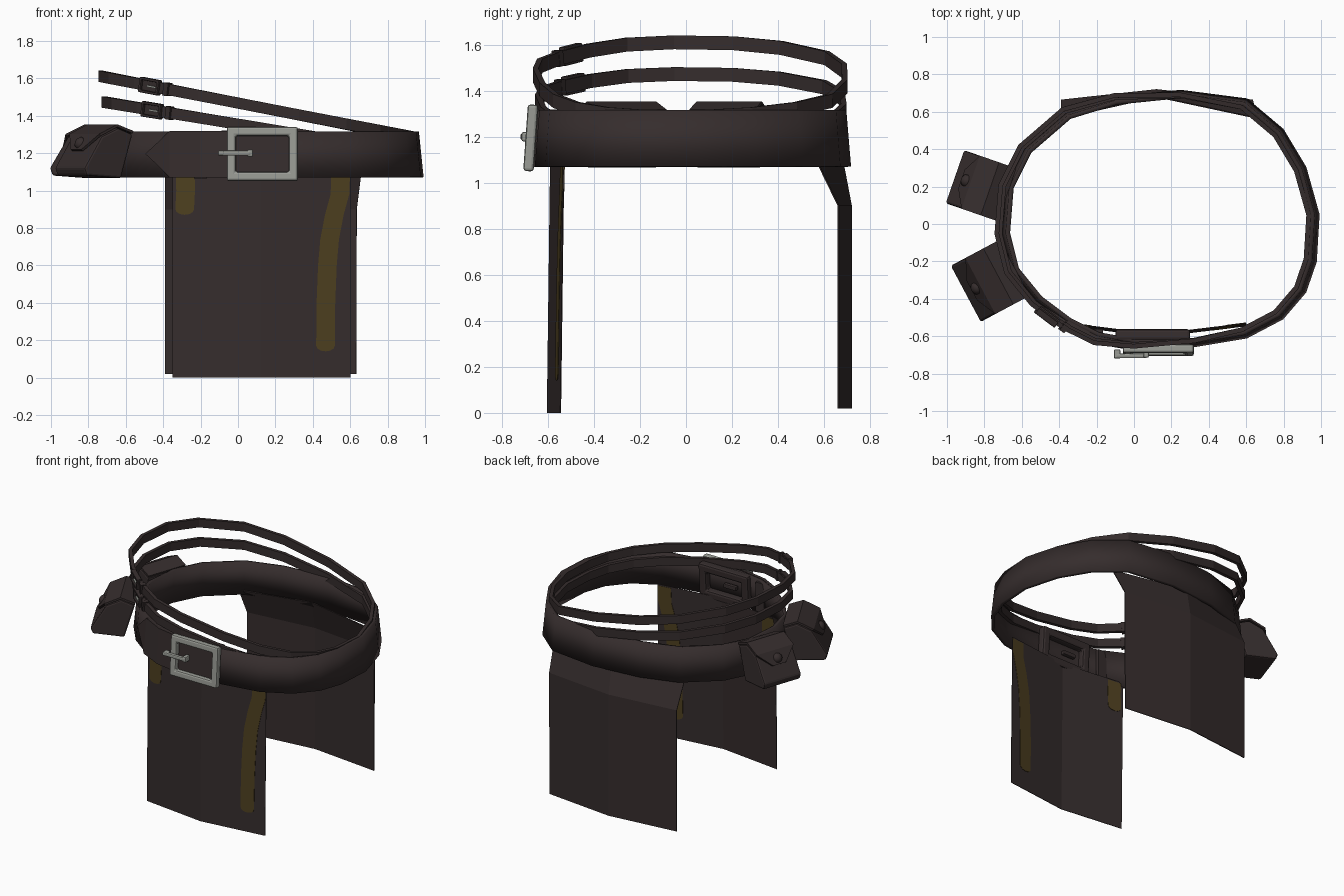
import bpy, bmesh, math
from mathutils import Vector, Matrix

if "Cube" in bpy.data.objects:
    bpy.data.objects.remove(bpy.data.objects["Cube"])


def material(name, rgb):
    m = bpy.data.materials.new(name)
    m.diffuse_color = (*rgb, 1)
    m.use_nodes = True
    m.node_tree.nodes["Principled BSDF"].inputs["Base Color"].default_value = m.diffuse_color
    return m


LEATHER = material("dark_leather", (0.036, 0.026, 0.026))
GOLD = material("dull_gold", (0.075, 0.05, 0.014))
STEEL = material("steel", (0.32, 0.33, 0.30))
CX, CY = 0.14, 0.02


def finish(name, bm, mat, thick=0, bevel=0, smooth=False):
    bmesh.ops.recalc_face_normals(bm, faces=bm.faces)
    me = bpy.data.meshes.new(name)
    bm.to_mesh(me)
    bm.free()
    ob = bpy.data.objects.new(name, me)
    bpy.context.collection.objects.link(ob)
    me.materials.append(mat)
    if thick:
        s = ob.modifiers.new("thickness", 'SOLIDIFY')
        s.thickness, s.offset = thick, 0
    if bevel:
        b = ob.modifiers.new("bevel", 'BEVEL')
        b.width, b.segments = bevel, 2
    if smooth:
        bpy.ops.object.select_all(action='DESELECT')
        ob.select_set(True)
        bpy.context.view_layer.objects.active = ob
        bpy.ops.object.shade_smooth_by_angle(angle=math.radians(35))
    return ob


def sheet(name, rows, mat, closed=False, **kw):
    """Skin rows of points into a sheet."""
    bm = bmesh.new()
    vs = [[bm.verts.new(p) for p in r] for r in rows]
    n = len(rows[0])
    for a, b in zip(vs, vs[1:]):
        for i in range(n if closed else n - 1):
            j = (i + 1) % n
            bm.faces.new((a[i], a[j], b[j], b[i]))
    return finish(name, bm, mat, **kw)


def prism(name, loop_a, loop_b, mat, **kw):
    """Closed solid between two matching outlines."""
    bm = bmesh.new()
    a = [bm.verts.new(p) for p in loop_a]
    b = [bm.verts.new(p) for p in loop_b]
    bm.faces.new(a)
    bm.faces.new(b[::-1])
    for i in range(len(a)):
        j = (i + 1) % len(a)
        bm.faces.new((a[i], b[i], b[j], a[j]))
    return finish(name, bm, mat, **kw)


def box(name, size, mtx, mat, bevel=0):
    bm = bmesh.new()
    bmesh.ops.create_cube(bm, size=1, matrix=mtx @ Matrix.Diagonal((*size, 1)))
    return finish(name, bm, mat, bevel=bevel)


def frame(name, w, h, border, depth, mtx, mat, bevel):
    """Rectangular ring standing in the local xz plane."""
    bm = bmesh.new()
    rings = []
    for y in (-depth / 2, depth / 2):
        for inset in (0, border):
            a, b = w / 2 - inset, h / 2 - inset
            rings.append([bm.verts.new(mtx @ Vector((x, y, z)))
                          for x, z in ((-a, -b), (a, -b), (a, b), (-a, b))])
    fo, fi, bo, bi = rings
    for p, q in ((fo, fi), (fi, bi), (bi, bo), (bo, fo)):
        for i in range(4):
            j = (i + 1) % 4
            bm.faces.new((p[i], p[j], q[j], q[i]))
    return finish(name, bm, mat, bevel=bevel)


def scaled(p, s):
    return CX + (p[0] - CX) * s, CY + (p[1] - CY) * s


# Main belt: waist outline, slightly flared towards the bottom
RING = [(0.98, 0.05), (0.965, -0.2), (0.91, -0.36), (0.79, -0.5), (0.6, -0.6), (0.33, -0.645),
        (0, -0.645), (-0.2, -0.61), (-0.36, -0.53), (-0.52, -0.41), (-0.65, -0.25), (-0.7, -0.05),
        (-0.68, 0.2), (-0.58, 0.4), (-0.36, 0.59), (-0.1, 0.67), (0.25, 0.705), (0.6, 0.66),
        (0.79, 0.5), (0.91, 0.3)]
sheet("main_belt", [[(*scaled(p, s), z) for p in RING] for z, s in ((1.07, 1.0), (1.315, 0.97))],
      LEATHER, closed=True, thick=0.025, smooth=True)


def front_y(x, z):
    s = 1 - 0.03 * (z - 1.07) / 0.245
    x = CX + (x - CX) / s
    for (x1, y1), (x0, y0) in zip(RING[1:11], RING[2:11]):
        if x0 <= x <= x1:
            return CY + (y0 + (y1 - y0) * (x - x0) / (x1 - x0) - CY) * s
    return -0.64


# Pointed belt tip lying over the front left
tip_rows = [[(x, front_y(x, z) - 0.022, z) for x, z in
             ((0.3, z0), (0.0, z0), (-0.2, z0), (-0.36, z0), (xt, zt))]
            for z0, xt, zt in ((1.07, -0.425, 1.135), (1.195, -0.49, 1.195), (1.318, -0.425, 1.255))]
sheet("belt_tip", tip_rows, LEATHER, thick=0.02)

# Large front buckle with prong, and the leather frame behind it
tilt = Matrix.Rotation(math.radians(-4), 4, 'X')
frame("front_buckle", 0.38, 0.29, 0.048, 0.045,
      Matrix.Translation((0.13, -0.675, 1.195)) @ tilt, STEEL, 0.012)
box("buckle_prong", (0.17, 0.025, 0.028), Matrix.Translation((-0.015, -0.705, 1.2)), STEEL, 0.008)
box("buckle_prong_tip", (0.035, 0.05, 0.026), Matrix.Translation((-0.09, -0.695, 1.2)), STEEL, 0.008)
box("buckle_prong_root", (0.03, 0.05, 0.04), Matrix.Translation((0.065, -0.69, 1.2)), STEEL, 0.008)
frame("inner_frame", 0.4, 0.25, 0.06, 0.06,
      Matrix.Translation((0.1, -0.6, 1.195)) @ tilt, LEATHER, 0.015)
box("inner_prong", (0.1, 0.03, 0.03), Matrix.Translation((0.06, -0.6, 1.195)), LEATHER, 0.006)
box("belt_keeper", (0.07, 0.025, 0.24), Matrix.Translation((-0.2, -0.575, 1.185)), LEATHER)


# Two thin tilted straps with small buckles
def strap(name, z_left, slope, grow, buckle_at):
    def zc(x):
        return z_left - slope * (x + 0.73)
    pts = []
    for x, y in RING:
        t = min(1, max(0, (0.5 - x) / 0.7))
        pts.append(scaled((x, y), 0.945 + t * grow))
    sheet(name, [[(x, y, zc(x) + dz) for x, y in pts] for dz in (-0.03, 0.03)],
          LEATHER, closed=True, thick=0.025)
    i = buckle_at
    a = Vector((*pts[i], zc(pts[i][0])))
    b = Vector((*pts[i + 1], zc(pts[i + 1][0])))
    d = (a - b).normalized()
    n = d.cross(Vector((0, 0, 1))).normalized()
    m = Matrix((d, -n, d.cross(-n))).transposed().to_4x4()
    m.translation = (a + b) / 2 + n * 0.012
    frame(name + "_buckle", 0.13, 0.082, 0.014, 0.035, m, LEATHER, 0.005)
    box(name + "_pin", (0.06, 0.012, 0.01), m @ Matrix.Translation((0.02, -0.012, 0)), STEEL)
    box(name + "_loop", (0.03, 0.04, 0.07), m @ Matrix.Translation((0.11, 0.01, 0)), LEATHER)


strap("upper_strap", 1.61, 0.195, 0.095, 8)
strap("lower_strap", 1.475, 0.165, 0.075, 8)


# Front and back hanging flaps, each folded down the middle
def fold(x, x0, xm, x1):
    return (x - x0) / (xm - x0) if x < xm else (x1 - x) / (x1 - xm)


def flap_y(x, z):
    return -0.545 + 0.013 * z - 0.058 * fold(x, -0.35, 0.12, 0.6)


sheet("front_flap", [[(x, flap_y(x, z), z) for x in (-0.35, 0.12, 0.6)] for z in (0, 1.1)],
      LEATHER, thick=0.004)
sheet("back_flap", [[(x0, ye, z), (0.12, ym, z), (x1, ye, z)] for z, x0, x1, ye, ym in
                    ((0.02, -0.39, 0.632, 0.662, 0.718), (0.9, -0.39, 0.635, 0.662, 0.718),
                     (1.1, -0.39, 0.66, 0.565, 0.68))], LEATHER, thick=0.006)


# Gold painted stripes, showing on both sides of the front flap
def stripe(name, path, w=0.05):
    outline = [(x - w, z) for x, z in path]
    ex, ez = path[-1]
    outline += [(ex + w * math.cos(a), ez + 0.6 * w * math.sin(a))
                for a in [math.pi * (1 + k / 6) for k in range(1, 6)]]
    outline += [(x + w, z) for x, z in reversed(path)]
    loops = [[(x, flap_y(x, z) + dy, z) for x, z in outline] for dy in (-0.0045, 0.0045)]
    prism(name, *loops, GOLD)


stripe("long_stripe", [(0.549, 1.09), (0.545, 0.98), (0.515, 0.87), (0.49, 0.74),
                       (0.478, 0.6), (0.47, 0.4), (0.468, 0.17)])
stripe("short_stripe", [(-0.282, 1.09), (-0.28, 1.0), (-0.285, 0.9)])


# Two belt pouches with lid and stud
def pouch(name, base, normal, half):
    n = Vector((*normal, 0)).normalized()
    t = Vector((-n.y, n.x, 0))

    def at(d, z, s):
        return Vector((*base, 0)) + n * d + t * s + Vector((0, 0, z))
    prof = [(-0.01, 1.30), (0.08, 1.335), (0.18, 1.29), (0.285, 1.12), (0.27, 1.08), (0.06, 1.065)]
    prism(name + "_body", *[[at(d, z, s) for d, z in prof] for s in (-half, half)],
          LEATHER, bevel=0.012)
    sheet(name + "_lid", [[at(d, z, s) for s in (-w, 0, w)] for d, z, w in
                          ((-0.01, 1.312, half), (0.085, 1.347, half), (0.19, 1.297, half),
                           (0.24, 1.215, half * 0.35))], LEATHER, thick=0.014)
    axis = n * 0.85 + Vector((0, 0, 0.53))
    m = axis.to_track_quat('Z', 'Y').to_matrix().to_4x4()
    m.translation = at(0.222, 1.255, 0)
    bm = bmesh.new()
    bmesh.ops.create_uvsphere(bm, u_segments=10, v_segments=6, radius=0.034,
                              matrix=m @ Matrix.Diagonal((1, 1, 0.7, 1)))
    finish(name + "_stud", bm, LEATHER, smooth=True)


pouch("rear_pouch", (-0.69, 0.16), (-0.95, 0.33), 0.15)
pouch("front_pouch", (-0.65, -0.24), (-0.88, -0.47), 0.17)
